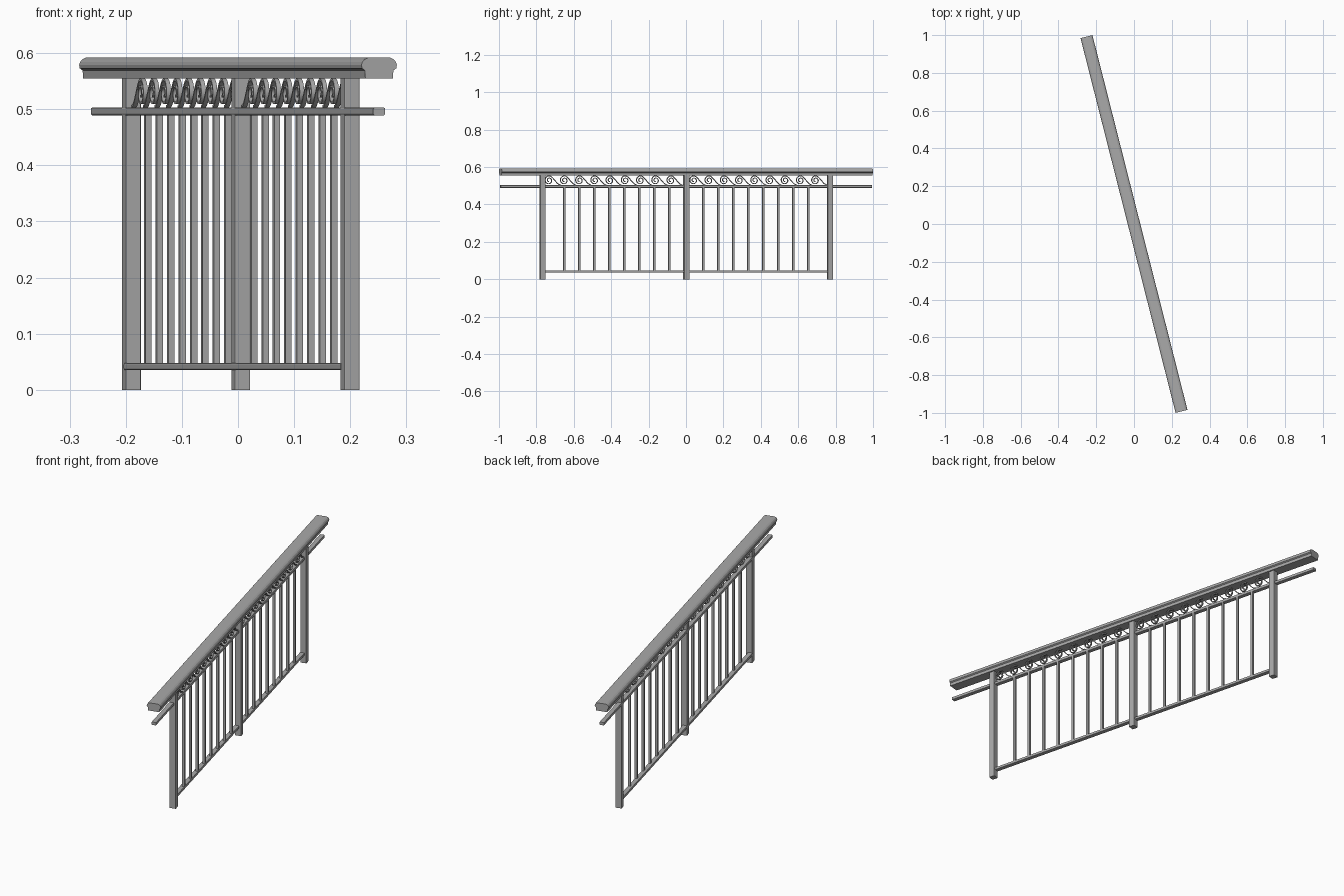
import bpy, bmesh, math
from mathutils import Matrix, Vector

if "Cube" in bpy.data.objects:
    bpy.data.objects.remove(bpy.data.objects["Cube"])

ANGLE = math.radians(14.23)   # heading of the railing, which runs along local y
TURN = Matrix.Rotation(ANGLE, 4, "Z")
LENGTH = 2.047
SHIFT = 0.005                 # posts and infill sit slightly off the rail centre line

grey = bpy.data.materials.new("grey metal")
grey.diffuse_color = (0.4, 0.4, 0.4, 1)
grey.use_nodes = True
grey.node_tree.nodes["Principled BSDF"].inputs["Base Color"].default_value = (0.4, 0.4, 0.4, 1)


def finish(bm, name, smooth=False):
    bmesh.ops.recalc_face_normals(bm, faces=bm.faces)
    mesh = bpy.data.meshes.new(name)
    bm.to_mesh(mesh)
    bm.free()
    mesh.transform(TURN)
    mesh.materials.append(grey)
    obj = bpy.data.objects.new(name, mesh)
    bpy.context.collection.objects.link(obj)
    if smooth:
        bpy.ops.object.select_all(action="DESELECT")
        obj.select_set(True)
        bpy.context.view_layer.objects.active = obj
        bpy.ops.object.shade_smooth_by_angle(angle=math.radians(40))
    return obj


def box(name, size, centre, bevel=0.0):
    bm = bmesh.new()
    bmesh.ops.create_cube(bm, size=1, matrix=Matrix.Translation(centre) @ Matrix.Diagonal((*size, 1)))
    if bevel:
        # soften only the edges that run along the longest side
        axis = max(range(3), key=lambda i: size[i])
        edges = [e for e in bm.edges
                 if abs(e.verts[0].co[axis] - e.verts[1].co[axis]) > size[axis] / 2]
        bmesh.ops.bevel(bm, geom=edges, offset=bevel, segments=2, profile=0.5, affect="EDGES")
    return finish(bm, name)


def sweep_strip(name, path, width, thickness):
    """Flat bar following a path of (y, z) points."""
    bm = bmesh.new()
    rings = []
    for i, p in enumerate(path):
        along = (path[min(i + 1, len(path) - 1)] - path[max(i - 1, 0)]).normalized()
        side = Vector((-along.y, along.x)) * thickness / 2
        ring = []
        for sx, ss in ((-1, -1), (1, -1), (1, 1), (-1, 1)):
            q = p + side * ss
            ring.append(bm.verts.new((SHIFT + sx * width / 2, q.x, q.y)))
        rings.append(ring)
    for a, b in zip(rings, rings[1:]):
        for k in range(4):
            bm.faces.new((a[k], a[k - 1], b[k - 1], b[k]))
    bm.faces.new(rings[0])
    bm.faces.new(rings[-1])
    return finish(bm, name, smooth=True)


# Handrail: moulded cap with a narrower foot
half = [(0.02, 0.592), (0.027, 0.589), (0.031, 0.584), (0.0325, 0.579),
        (0.0315, 0.573), (0.026, 0.569), (0.0255, 0.555)]
outline = half + [(-x, z) for x, z in reversed(half)]
bm = bmesh.new()
face = bm.faces.new([bm.verts.new((x, -LENGTH / 2, z)) for x, z in outline])
grown = bmesh.ops.extrude_face_region(bm, geom=[face], use_keep_orig=True)
bmesh.ops.translate(bm, vec=(0, LENGTH, 0),
                    verts=[g for g in grown["geom"] if isinstance(g, bmesh.types.BMVert)])
finish(bm, "handrail")

# Lower rails
box("middle_rail", (0.022, LENGTH, 0.014), (0, 0, 0.496), 0.003)
box("bottom_rail", (0.022, 1.57, 0.013), (0, 0, 0.0415), 0.003)

# Posts
for name, y in (("front_post", -0.793), ("middle_post", 0), ("back_post", 0.793)):
    box(name, (0.0285, 0.0285, 0.556), (SHIFT, y, 0.278), 0.002)

# Balusters, mirrored about the middle post
for sign, end in ((-1, "front"), (1, "back")):
    for i in range(8):
        y = sign * (0.094 + i * 0.0827)
        box(f"{end}_baluster_{i + 1}", (0.011, 0.011, 0.45), (SHIFT, y, 0.268))


def scroll_path(y0, z0):
    """Spiral that unwinds over the top and trails down to the next one."""
    pts = []
    turns, steps = 1.5, 36
    for i in range(steps + 1):
        t = i / steps
        a = math.pi / 2 + (1 - t) * turns * math.tau
        r = 0.006 + 0.018 * t
        pts.append(Vector((y0 + r * math.cos(a), z0 + r * math.sin(a))))
    for i in range(1, 13):
        t = i / 12
        pts.append(Vector((y0 + 0.064 * t, z0 + 0.024 * math.cos(math.pi * t))))
    return pts


# Scroll frieze between the handrail and the middle rail
for end, start in (("front", -0.757), ("back", 0.041)):
    for i in range(9):
        sweep_strip(f"{end}_scroll_{i + 1}", scroll_path(start + i * 0.084, 0.529), 0.008, 0.004)
